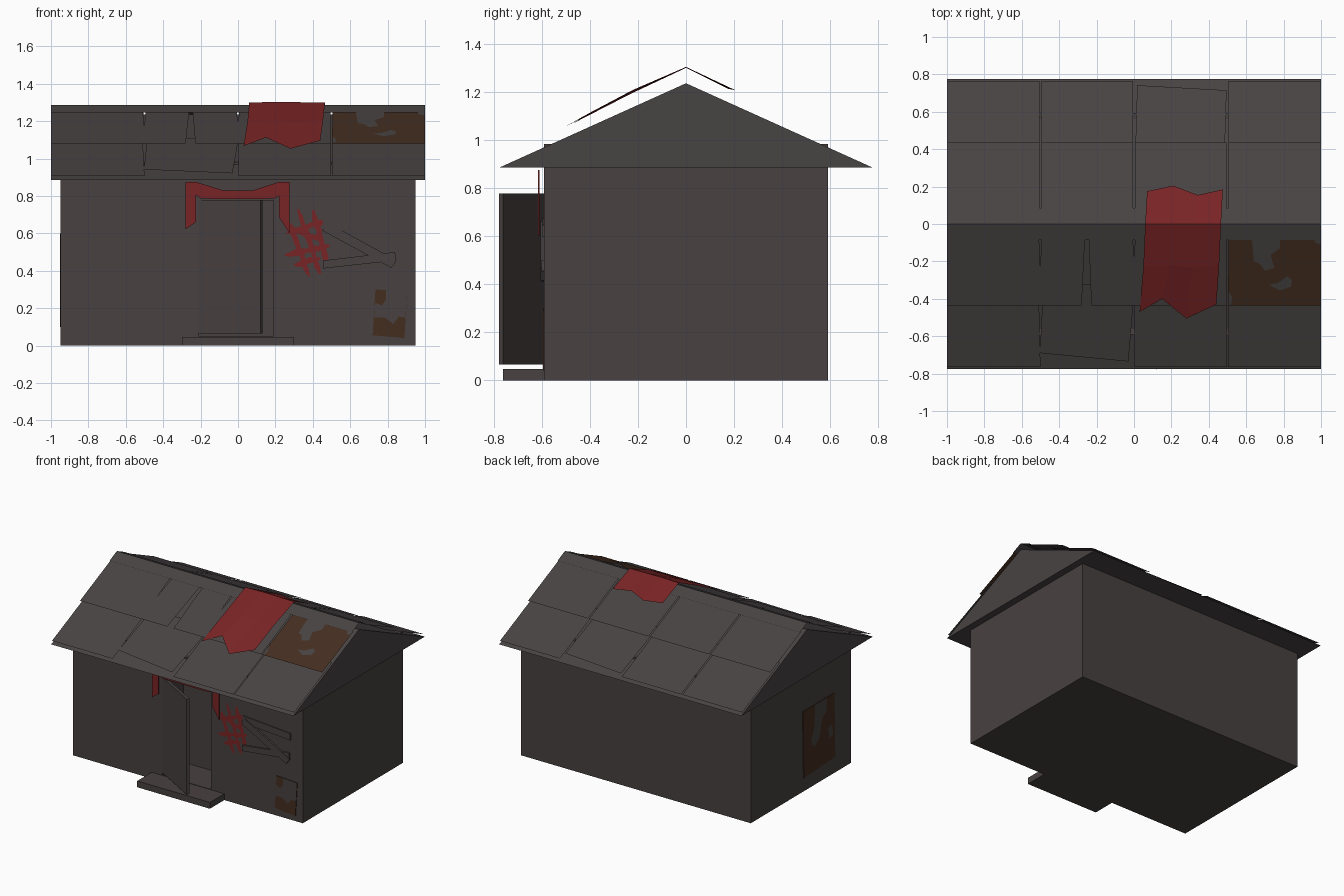
import bpy, bmesh, math, random
from mathutils import Vector

if "Cube" in bpy.data.objects:
    bpy.data.objects.remove(bpy.data.objects["Cube"])

random.seed(4)


def material(name, rgb):
    m = bpy.data.materials.new(name)
    m.diffuse_color = (*rgb, 1)
    m.use_nodes = True
    m.node_tree.nodes["Principled BSDF"].inputs["Base Color"].default_value = m.diffuse_color
    return m


WALL = material("wall grey", (0.065, 0.053, 0.052))
ROOF = material("roof grey", (0.064, 0.056, 0.056))
RED = material("faded red", (0.19, 0.017, 0.018))
RUST = material("rust brown", (0.058, 0.027, 0.014))

W, D = 0.948, 0.59            # wall half sizes
EAVE, RIDGE, RY = 0.885, 1.235, 0.775
SLOPE = (RIDGE - EAVE) / RY


def finish(name, bm, mat):
    me = bpy.data.meshes.new(name)
    bm.to_mesh(me)
    bm.free()
    me.materials.append(mat)
    ob = bpy.data.objects.new(name, me)
    bpy.context.collection.objects.link(ob)
    return ob


def prism(name, pts, vec, mat):
    """Closed solid: polygon of 3D points pushed along vec."""
    bm = bmesh.new()
    f = bm.faces.new([bm.verts.new(p) for p in pts])
    ext = bmesh.ops.extrude_face_region(bm, geom=[f])
    vs = [g for g in ext["geom"] if isinstance(g, bmesh.types.BMVert)]
    bmesh.ops.translate(bm, verts=vs, vec=vec)
    if len(bm.faces) == len(pts) + 1:
        bm.faces.new([v for v in bm.verts if v not in vs][:len(pts)])
    bmesh.ops.recalc_face_normals(bm, faces=bm.faces)
    return finish(name, bm, mat)


def box(name, x0, x1, y0, y1, z0, z1, mat):
    return prism(name, [(x0, y0, z0), (x1, y0, z0), (x1, y1, z0), (x0, y1, z0)],
                 (0, 0, z1 - z0), mat)


def sheets(name, polys, out, mat):
    """Flat open faces, all facing the direction out."""
    bm = bmesh.new()
    for pts in polys:
        f = bm.faces.new([bm.verts.new(p) for p in pts])
        f.normal_update()
        if f.normal.dot(Vector(out)) < 0:
            f.normal_flip()
    return finish(name, bm, mat)


def front(pts, d):            # (x, z) on the front wall
    return [(x, -D - d, z) for x, z in pts]


def left(pts, d):             # (y, z) on the left wall
    return [(-W - d, y, z) for y, z in pts]


def roof(pts, d, side):       # (x, distance from ridge) on a roof slope
    return [(x, side * y, RIDGE + d - SLOPE * y) for x, y in pts]


# walls with a recessed doorway
walls = box("walls", -W, W, -D, D, 0, 0.982, WALL)
cutter = box("doorway_cutter", -0.21, 0.19, -0.7, -0.34, 0.05, 0.775, WALL)
cutter.hide_render = True
mod = walls.modifiers.new("doorway", "BOOLEAN")
mod.object, mod.operation, mod.solver = cutter, "DIFFERENCE", "EXACT"
bpy.context.view_layer.objects.active = walls
bpy.ops.object.modifier_apply(modifier=mod.name)
bpy.data.objects.remove(cutter)

# step and half-open door
box("door_step", -0.30, 0.30, -0.76, -D, 0, 0.047, WALL)
prism("door", [(-0.21, -0.588, 0.065), (0.12, -0.778, 0.065), (0.132, -0.76, 0.065),
               (-0.198, -0.57, 0.065)], (0, 0, 0.712), WALL)

# roof body
prism("roof_body", [(-1, -RY, EAVE), (-1, RY, EAVE), (-1, 0, RIDGE)], (2, 0, 0), ROOF)

# front roof sheets, with a crack and a slipped lower sheet
upper = [[(-1, .07), (-.508, .07), (-.5, .25), (-.5, .435), (-1, .435)],
         [(-.494, .07), (-.262, .07), (-.28, .435), (-.5, .435), (-.5, .2)],
         [(-.242, .07), (-.006, .07), (0, .2), (0, .435), (-.228, .435)],
         [(.006, .07), (.494, .07), (.497, .435), (0, .435), (0, .2)]]
lower = [[(-1, .32), (-.51, .32), (-.5, .765), (-1, .765)],
         [(-.485, .32), (.0, .32), (-.006, .45), (-.03, .735), (-.503, .69)],
         [(.003, .32), (.497, .32), (.497, .765), (.003, .765)],
         [(.503, .32), (1, .32), (1, .765), (.503, .765)]]
sheets("front_upper_sheets", [roof(p, .042, -1) for p in upper], (0, -1, 2), ROOF)
sheets("front_lower_sheets", [roof(p, .018, -1) for p in lower], (0, -1, 2), ROOF)
rust_tile = [(.505, .07), (1, .07), (1, .435), (.503, .435)]
sheets("rusty_roof_sheet", [roof(rust_tile, .042, -1)], (0, -1, 2), RUST)
blobs = [[(.63, .075), (.78, .075), (.78, .13), (.73, .165), (.75, .235), (.70, .25),
          (.67, .21), (.64, .2)],
         [(.72, .325), (.77, .315), (.82, .28), (.845, .3), (.84, .335), (.78, .355)],
         [(.505, .36), (.525, .39), (.52, .43), (.505, .433)],
         [(.96, .075), (.998, .075), (.998, .11), (.97, .1)]]
sheets("bare_patches_on_roof", [roof(p, .045, -1) for p in blobs], (0, -1, 2), ROOF)

# back roof sheets
back_up, back_low = [], []
for i in range(4):
    x0, x1 = -1 + i * .5 + (.005 if i else 0), -.5 + i * .5 - (.005 if i < 3 else 0)
    back_up.append([(x0, .07), (x1, .07), (x1, .435), (x0, .435)])
    e0, e1 = (.742, .715) if i == 2 else (.765, .765)
    t = .012 if i == 2 else 0
    back_low.append([(x0, .32), (x1 - t, .32), (x1, e1), (x0 + t, e0)])
sheets("back_upper_sheets", [roof(p, .042, 1) for p in back_up], (0, 1, 2), ROOF)
sheets("back_lower_sheets", [roof(p, .018, 1) for p in back_low], (0, 1, 2), ROOF)

# ridge cap
cap = [(-1, 0), (1, 0), (1, .086), (-1, .086)]
sheets("ridge_cap", [roof(cap, .05, s) for s in (-1, 1)], (0, 0, 1), ROOF)

# red cloth thrown over the ridge: rows of x, y, lift above the slope
rows = [[(.03, -.47, .045), (.15, -.40, .058), (.28, -.505, .046), (.44, -.43, .055)],
        [(.05, -.23, .060), (.19, -.22, .072), (.31, -.235, .066), (.455, -.22, .072)],
        [(.06, 0, .064), (.2, 0, .068), (.33, 0, .066), (.465, 0, .064)],
        [(.07, .175, .056), (.21, .205, .064), (.34, .155, .058), (.475, .185, .062)]]
bm = bmesh.new()
grid = [[bm.verts.new((x, y, RIDGE + d - SLOPE * abs(y))) for x, y, d in r] for r in rows]
for a, b in zip(grid, grid[1:]):
    for i in range(3):
        bm.faces.new((a[i], a[i + 1], b[i + 1], b[i]))
finish("roof_cloth", bm, RED)

# red drape over the doorway
strips = [[(-.28, .875), (-.225, .875), (-.225, .66), (-.28, .622)],
          [(-.225, .875), (-.08, .83), (-.15, .785), (-.2, .787), (-.225, .805)],
          [(-.08, .83), (.08, .83), (.15, .785), (-.15, .785)],
          [(.08, .83), (.22, .875), (.22, .80), (.195, .787), (.15, .785)],
          [(.22, .875), (.275, .875), (.275, .60), (.22, .685)]]
for i, p in enumerate(strips):
    prism("door_drape_%d" % i, front(p, .02), (0, -.006, 0), RED)


# rough red paint strokes beside the door
def stroke(a, b, w, depth):
    a, b = Vector(a), Vector(b)
    n = Vector((a.y - b.y, b.x - a.x)).normalized()
    up, dn = [], []
    for i in range(9):
        c = a.lerp(b, i / 8)
        k = w * (0.4 if i in (0, 8) else 1)
        up.append(c + n * k * random.uniform(.6, 1.3))
        dn.append(c - n * k * random.uniform(.6, 1.3))
    return front([tuple(p) for p in up + dn[::-1]], depth)


lines = [((.32, .73), (.44, .385)), ((.40, .725), (.475, .44)), ((.275, .655), (.38, .37)),
         ((.26, .60), (.47, .665)), ((.25, .485), (.49, .535)), ((.27, .625), (.46, .56)),
         ((.30, .43), (.44, .47))]
sheets("paint_strokes", [stroke(a, b, .015, .002 + i * .0004)
                         for i, (a, b) in enumerate(lines)], (0, -1, 0), RED)

# nailed planks
planks = [[(.455, .675), (.85, .645), (.85, .595), (.455, .622)],
          [(.455, .455), (.84, .50), (.845, .455), (.455, .412)],
          [(.475, .66), (.848, .455), (.82, .415), (.45, .615)]]
for i, p in enumerate(planks):
    prism("plank_%d" % i, front(p, 0), (0, -.008 - .003 * i, 0), WALL)

# rusty patch plates on the front and left walls, with bare areas
plate = [(.735, .30), (.905, .29), (.89, .04), (.72, .055)]
prism("front_rust_plate", front(plate, 0), (0, -.005, 0), RUST)
bare = [[(.79, .298), (.904, .29), (.895, .15), (.86, .155), (.83, .115), (.785, .15),
         (.728, .15), (.732, .23), (.77, .215), (.79, .245)]]
sheets("front_bare_patch", [front(p, .007) for p in bare], (0, -1, 0), WALL)

plate = [(-.02, .60), (-.39, .60), (-.40, .12), (-.03, .10)]
prism("left_rust_plate", left(plate, 0), (-.005, 0, 0), RUST)
bare = [[(-.16, .60), (-.30, .60), (-.29, .50), (-.24, .46), (-.21, .33), (-.15, .29),
         (-.11, .34), (-.15, .44)],
        [(-.31, .36), (-.36, .38), (-.37, .30), (-.33, .28)]]
sheets("left_bare_patches", [left(p, .007) for p in bare], (-1, 0, 0), WALL)
